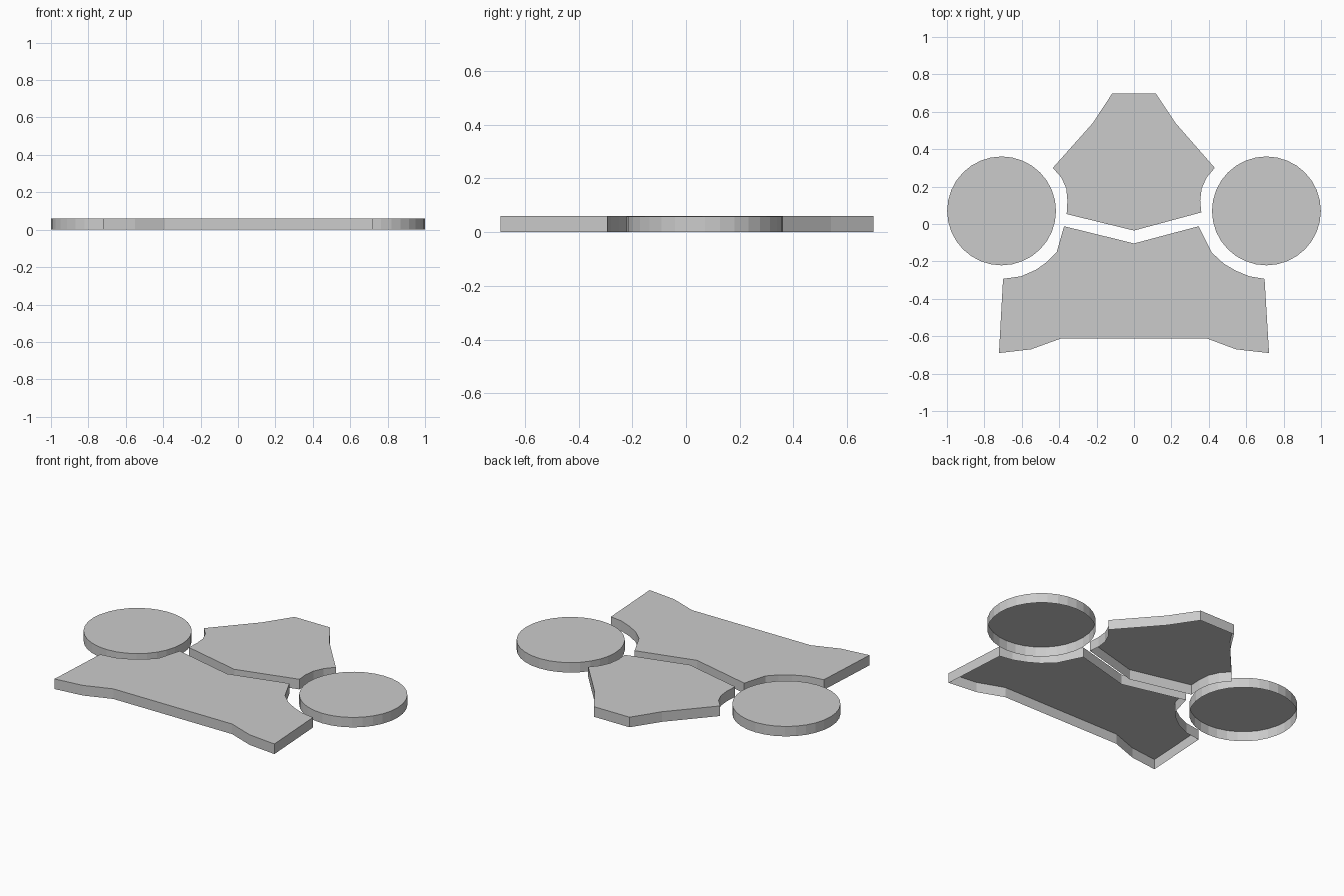
import bpy, bmesh
from math import cos, sin, tau

if "Cube" in bpy.data.objects:
    bpy.data.objects.remove(bpy.data.objects["Cube"])

THICKNESS = 0.06


def tray(name, outline, height=THICKNESS):
    """Flat top with walls down to the ground, open underneath (counter-clockwise outline)."""
    bm = bmesh.new()
    top = [bm.verts.new((x, y, height)) for x, y in outline]
    low = [bm.verts.new((x, y, 0)) for x, y in outline]
    bm.faces.new(top)
    n = len(outline)
    for i in range(n):
        j = (i + 1) % n
        bm.faces.new((low[i], low[j], top[j], top[i]))
    mesh = bpy.data.meshes.new(name)
    bm.to_mesh(mesh)
    bm.free()
    obj = bpy.data.objects.new(name, mesh)
    bpy.context.collection.objects.link(obj)
    return obj


# Round side discs
for side, sx in (("left", -1), ("right", 1)):
    tray(side + "_disc", [(sx * 0.708 + 0.291 * cos(tau * i / 32),
                           0.07 + 0.291 * sin(tau * i / 32)) for i in range(32)], 0.059)

# Upper panel, with concave sides following the discs
tray("upper_panel", [
    (0, -0.035), (0.36, 0.062), (0.354, 0.125), (0.362, 0.19), (0.388, 0.248),
    (0.432, 0.30), (0.222, 0.54), (0.117, 0.697), (-0.117, 0.697), (-0.22, 0.54),
    (-0.434, 0.30), (-0.388, 0.248), (-0.362, 0.19), (-0.356, 0.125), (-0.36, 0.053)])

# Lower panel, notched on top and flared at the bottom corners
tray("lower_panel", [
    (0, -0.104), (-0.374, -0.012), (-0.414, -0.152), (-0.465, -0.203), (-0.525, -0.245),
    (-0.605, -0.28), (-0.70, -0.293), (-0.722, -0.69), (-0.55, -0.67), (-0.39, -0.612),
    (0.39, -0.612), (0.545, -0.67), (0.722, -0.69), (0.698, -0.293), (0.618, -0.28),
    (0.545, -0.25), (0.48, -0.212), (0.415, -0.152), (0.346, -0.012)])
